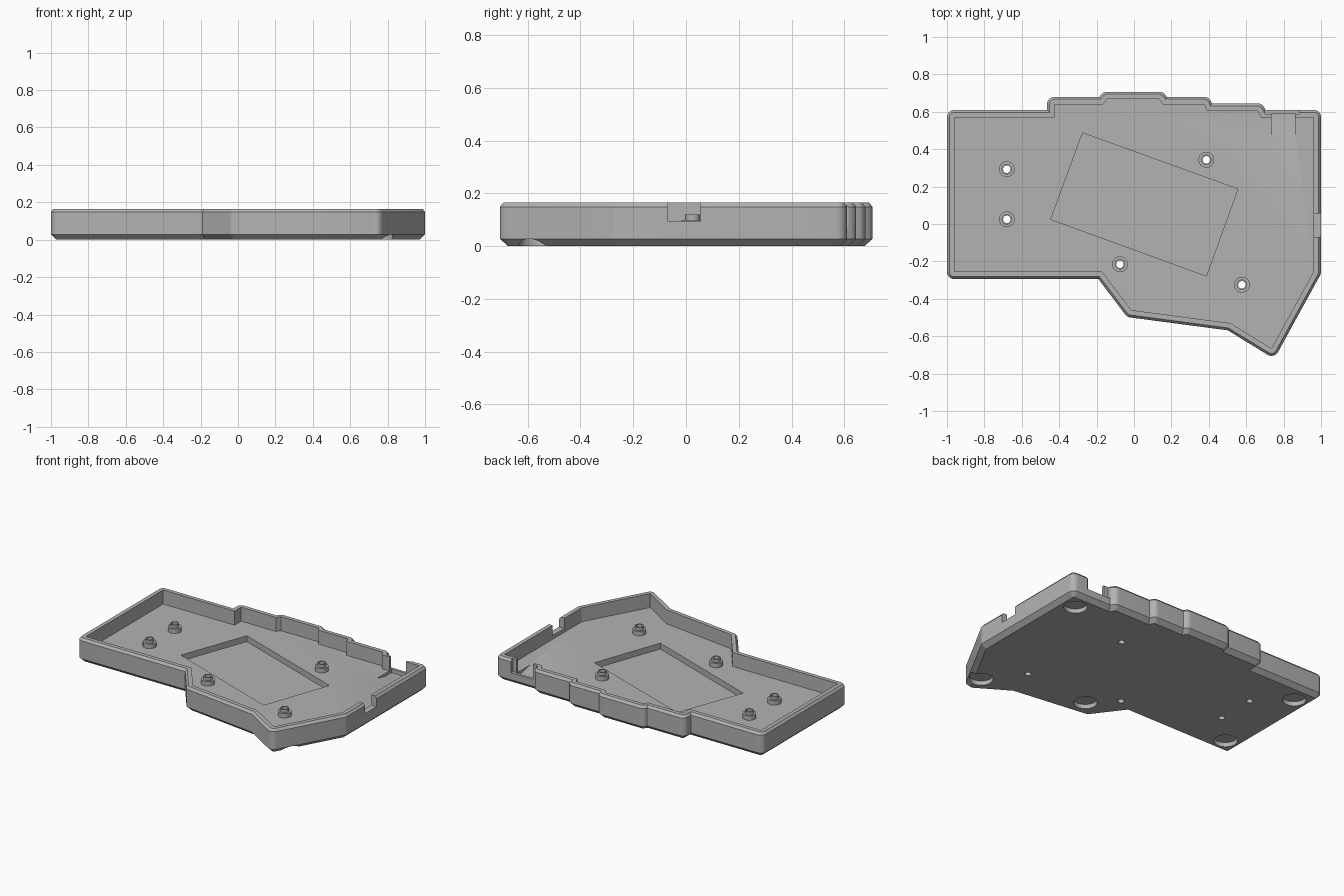
import bpy, bmesh, math
from mathutils import Vector

old = bpy.data.objects.get("Cube")
if old:
    bpy.data.objects.remove(old)

grey = bpy.data.materials.new("plain grey")
grey.use_nodes = True
grey.diffuse_color = (0.45, 0.45, 0.45, 1)
grey.node_tree.nodes["Principled BSDF"].inputs["Base Color"].default_value = (0.45, 0.45, 0.45, 1)

FLOOR, TOP, WALL = 0.07, 0.165, 0.04

# Cavity outline, counter-clockwise from the front right-hand corner
OUTLINE = [Vector(p) for p in (
    (-.96, -.255), (-.17, -.255), (-.015, -.46), (.515, -.53), (.735, -.665),
    (.96, -.255), (.96, .57), (.68, .57), (.66, .605), (.39, .605), (.375, .64),
    (.155, .64), (.135, .667), (-.145, .667), (-.165, .64), (-.425, .64),
    (-.425, .57), (-.96, .57))]


def finish(name, bm):
    bmesh.ops.recalc_face_normals(bm, faces=bm.faces)
    mesh = bpy.data.meshes.new(name)
    bm.to_mesh(mesh)
    bm.free()
    obj = bpy.data.objects.new(name, mesh)
    bpy.context.collection.objects.link(obj)
    mesh.materials.append(grey)
    return obj


def offset(points, d, steps=8):
    """Offset outwards: arcs at outer corners, mitres at inner ones."""
    out = []
    for i, p in enumerate(points):
        a = (p - points[i - 1]).normalized()
        b = (points[(i + 1) % len(points)] - p).normalized()
        na, nb = Vector((a.y, -a.x)), Vector((b.y, -b.x))
        turn = math.atan2(a.x * b.y - a.y * b.x, a.dot(b))
        if turn < 0:
            out.append(p + (na + nb) * d / (1 + na.dot(nb)))
        else:
            start = math.atan2(na.y, na.x)
            for k in range(steps + 1):
                t = start + turn * k / steps
                out.append(p + d * Vector((math.cos(t), math.sin(t))))
    return out


def loft(name, rings, caps=True):
    """Join rings of 3D points; without caps the last ring meets the first."""
    bm = bmesh.new()
    loops = [[bm.verts.new(p) for p in ring] for ring in rings]
    pairs = list(zip(loops, loops[1:])) + ([] if caps else [(loops[-1], loops[0])])
    for lo, hi in pairs:
        for i in range(len(lo)):
            j = (i + 1) % len(lo)
            bm.faces.new((lo[i], lo[j], hi[j], hi[i]))
    if caps:
        bm.faces.new(loops[0][::-1])
        bm.faces.new(loops[-1])
    bmesh.ops.remove_doubles(bm, verts=bm.verts, dist=1e-5)
    return finish(name, bm)


def circle(x, y, z, r, n=32):
    return [(x + r * math.cos(math.tau * k / n), y + r * math.sin(math.tau * k / n), z)
            for k in range(n)]


def cylinder(x, y, r, z0, z1):
    return loft("cutter", [circle(x, y, z0, r), circle(x, y, z1, r)])


def prism(points, z0, z1):
    return loft("cutter", [[(x, y, z) for x, y in points] for z in (z0, z1)])


def box(x0, x1, y0, y1, z0, z1):
    return prism([(x0, y0), (x1, y0), (x1, y1), (x0, y1)], z0, z1)


def cut(target, cutter):
    mod = target.modifiers.new("cut", "BOOLEAN")
    mod.operation, mod.solver, mod.object = "DIFFERENCE", "EXACT", cutter
    bpy.context.view_layer.objects.active = target
    bpy.ops.object.modifier_apply(modifier=mod.name)
    bpy.data.objects.remove(cutter)


def smooth(obj):
    bpy.ops.object.select_all(action="DESELECT")
    obj.select_set(True)
    bpy.context.view_layer.objects.active = obj
    bpy.ops.object.shade_smooth_by_angle(angle=math.radians(28))


# Tray: chamfered outer wall, rim, inner wall and floor
section = [(WALL - .03, 0), (WALL, .028), (WALL, TOP - .016), (WALL - .013, TOP),
           (0, TOP), (0, FLOOR)]
case = loft("case", [[(p.x, p.y, z) for p in offset(OUTLINE, d)] for d, z in section])

# Tilted pocket in the floor
cut(case, prism([(-.275, .487), (-.445, .025), (.387, -.278), (.555, .187)], .03, .2))

# Side notch
cut(case, box(.9, 1.1, -.07, .055, .096, .3))

# Connector bay with a ramp in the floor, and the wider plug recess outside it
ramp = [(.44, FLOOR), (.53, .05), (.592, .05), (.592, .3), (.44, .3)]
cut(case, loft("cutter", [[(x, y, z) for y, z in ramp] for x in (.735, .86)]))
cut(case, box(.7, .885, .588, .75, .075, .3))

# Round foot recesses underneath
for x, y in ((.88, .49), (.755, -.56), (.08, -.37), (-.88, -.175), (-.88, .48)):
    cut(case, cylinder(x, y, .073, -.1, .03))

# Stepped standoffs with screw holes right through the floor
HOLE = .02
profile = [(HOLE, FLOOR - .01), (.042, FLOOR - .01), (.042, FLOOR + .03),
           (.028, FLOOR + .03), (.028, FLOOR + .05), (HOLE, FLOOR + .05)]
for i, (x, y) in enumerate(((-.68, .293), (-.68, .025), (.387, .343),
                            (-.075, -.215), (.577, -.325))):
    cut(case, cylinder(x, y, HOLE, -.1, .3))
    smooth(loft(f"standoff_{i + 1}", [circle(x, y, z, r) for r, z in profile], caps=False))

smooth(case)
